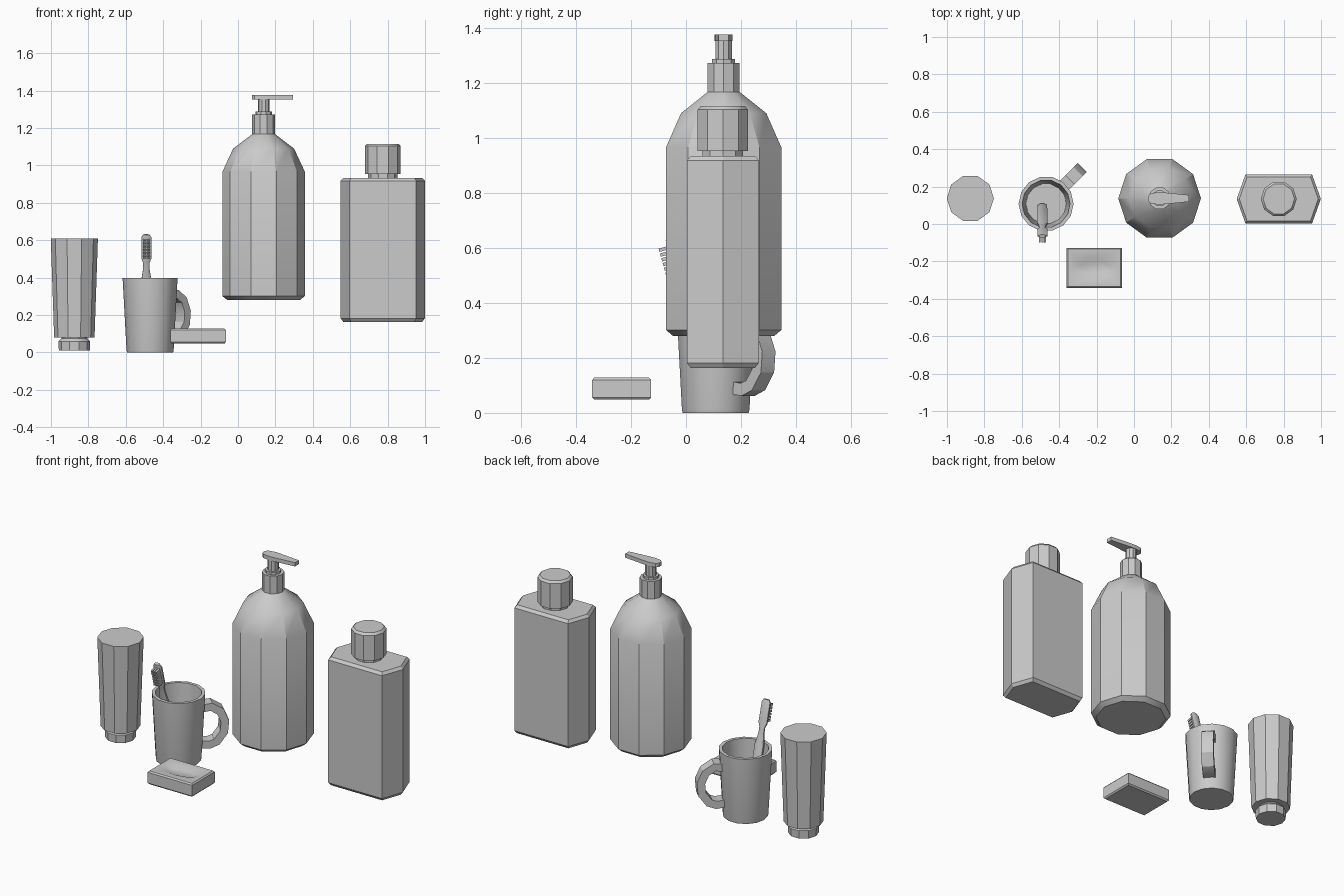
import bpy, bmesh, math
from mathutils import Vector

if "Cube" in bpy.data.objects:
    bpy.data.objects.remove(bpy.data.objects["Cube"])


def finish(name, bm):
    bmesh.ops.recalc_face_normals(bm, faces=bm.faces)
    mesh = bpy.data.meshes.new(name)
    bm.to_mesh(mesh)
    bm.free()
    ob = bpy.data.objects.new(name, mesh)
    bpy.context.collection.objects.link(ob)
    bpy.ops.object.select_all(action='DESELECT')
    ob.select_set(True)
    bpy.context.view_layer.objects.active = ob
    bpy.ops.object.shade_smooth_by_angle(angle=math.radians(29))
    return ob


def add_loft(bm, rings):
    loops = [[bm.verts.new(p) for p in r] for r in rings]
    n = len(loops[0])
    for a, b in zip(loops, loops[1:]):
        for i in range(n):
            j = (i + 1) % n
            bm.faces.new((a[i], a[j], b[j], b[i]))
    bm.faces.new(loops[0][::-1])
    bm.faces.new(loops[-1])


def loft(name, rings):
    bm = bmesh.new()
    add_loft(bm, rings)
    return finish(name, bm)


def lathe(name, x, y, profile, n=10):
    angles = [2 * math.pi * i / n for i in range(n)]
    return loft(name, [[(x + r * math.cos(a), y + r * math.sin(a), z)
                        for a in angles] for r, z in profile])


# toothpaste tube standing on its cap
TX, TY = -0.875, 0.137
lathe("tube_body", TX, TY, [(0.108, 0.08), (0.126, 0.61)])
lathe("tube_cap", TX, TY, [(0.083, 0.012), (0.085, 0.06), (0.07, 0.075), (0.07, 0.082)])

# mug with hollow inside
MX, MY = -0.47, 0.108
lathe("mug", MX, MY, [(0.123, 0), (0.126, 0.012), (0.147, 0.398),
                      (0.128, 0.398), (0.108, 0.03)], 14)

# mug handle: rectangular section swept along a C path, turned 45 degrees
path = [(0.125, 0.305), (0.175, 0.312), (0.225, 0.28), (0.251, 0.22),
        (0.245, 0.155), (0.205, 0.1), (0.165, 0.085), (0.12, 0.09)]
out = Vector((1, 1, 0)).normalized()
side = Vector((-1, 1, 0)).normalized()
rings = []
for i, (r, z) in enumerate(path):
    r0, z0 = path[max(i - 1, 0)]
    r1, z1 = path[min(i + 1, len(path) - 1)]
    t = Vector((r1 - r0, z1 - z0)).normalized()
    nrm = out * -t.y + Vector((0, 0, t.x))
    c = Vector((MX, MY, z)) + out * r
    rings.append([c + side * (0.034 * s) + nrm * (0.023 * u)
                  for s, u in ((-1, -1), (1, -1), (1, 1), (-1, 1))])
loft("mug_handle", rings)

# toothbrush leaning in the mug
base, tip = Vector((-0.49, 0.1, 0.035)), Vector((-0.49, -0.065, 0.63))
axis = tip - base
length = axis.length
axis.normalize()
wide = Vector((1, 0, 0))
front = Vector((0, -axis.z, axis.y))


def brush_point(d, w, f):
    return base + axis * d + wide * w + front * f


octagon = [(math.cos(math.pi * (i + 0.5) / 4), math.sin(math.pi * (i + 0.5) / 4))
           for i in range(8)]
stations = [(0, 0.018, 0.01), (0.02, 0.028, 0.016), (0.36, 0.03, 0.016),
            (0.43, 0.018, 0.012), (0.46, 0.018, 0.012), (0.485, 0.029, 0.012),
            (length - 0.015, 0.029, 0.012), (length, 0.018, 0.01)]
loft("toothbrush_handle", [[brush_point(d, w * c, t * s) for c, s in octagon]
                           for d, w, t in stations])
bm = bmesh.new()
for row in range(6):
    for col in (-1, 0, 1):
        d, w = 0.499 + row * 0.018, col * 0.014
        add_loft(bm, [[brush_point(d + 0.006 * a, w + 0.005 * b, f)
                       for a, b in ((-1, -1), (1, -1), (1, 1), (-1, 1))]
                      for f in (0.006, 0.042)])
finish("toothbrush_bristles", bm)

# soap bar with an oval dip in the top
SX, SY = -0.213, -0.234


def soap_ring(hx, hy, z, oval=False):
    pts = []
    for i in range(16):
        c, s = math.cos(math.pi * i / 8), math.sin(math.pi * i / 8)
        k = 1 if oval else 1 / max(abs(c), abs(s))
        pts.append((SX + hx * c * k, SY + hy * s * k, z))
    return pts


loft("soap", [soap_ring(0.141, 0.1, 0.048), soap_ring(0.148, 0.107, 0.056),
              soap_ring(0.148, 0.107, 0.12), soap_ring(0.141, 0.1, 0.128),
              soap_ring(0.115, 0.062, 0.128, True), soap_ring(0.08, 0.035, 0.116, True)])

# pump bottle
BX, BY = 0.137, 0.137
lathe("pump_bottle", BX, BY, [(0.194, 0.28), (0.221, 0.302), (0.221, 0.965),
                              (0.163, 1.09), (0.06, 1.168)])
lathe("pump_collar", BX, BY, [(0.061, 1.165), (0.061, 1.273), (0.044, 1.273), (0.044, 1.288)])
lathe("pump_stem", BX, BY, [(0.031, 1.285), (0.031, 1.358)])
half = [(-0.062, 0.012), (-0.048, 0.027), (-0.01, 0.033), (0.03, 0.031), (0.158, 0.018)]
outline = [(x, -y) for x, y in half] + half[::-1]
loft("pump_nozzle", [[(BX + x, BY + y, z) for x, y in outline] for z in (1.353, 1.376)])

# shampoo bottle with six-sided body
HX, HY = 0.774, 0.134


def hex_ring(inset, z):
    hx, fx, hy = 0.225 - inset, 0.178 - inset * 0.6, 0.131 - inset
    return [(HX + x, HY + y, z) for x, y in
            ((hx, 0), (fx, hy), (-fx, hy), (-hx, 0), (-fx, -hy), (fx, -hy))]


loft("shampoo_bottle", [hex_ring(0.014, 0.164), hex_ring(0, 0.182),
                        hex_ring(0, 0.918), hex_ring(0.014, 0.934)])
lathe("shampoo_neck", HX, HY, [(0.078, 0.93), (0.078, 0.96)])
lathe("shampoo_cap", HX, HY, [(0.096, 0.953), (0.096, 1.103), (0.084, 1.116)])
